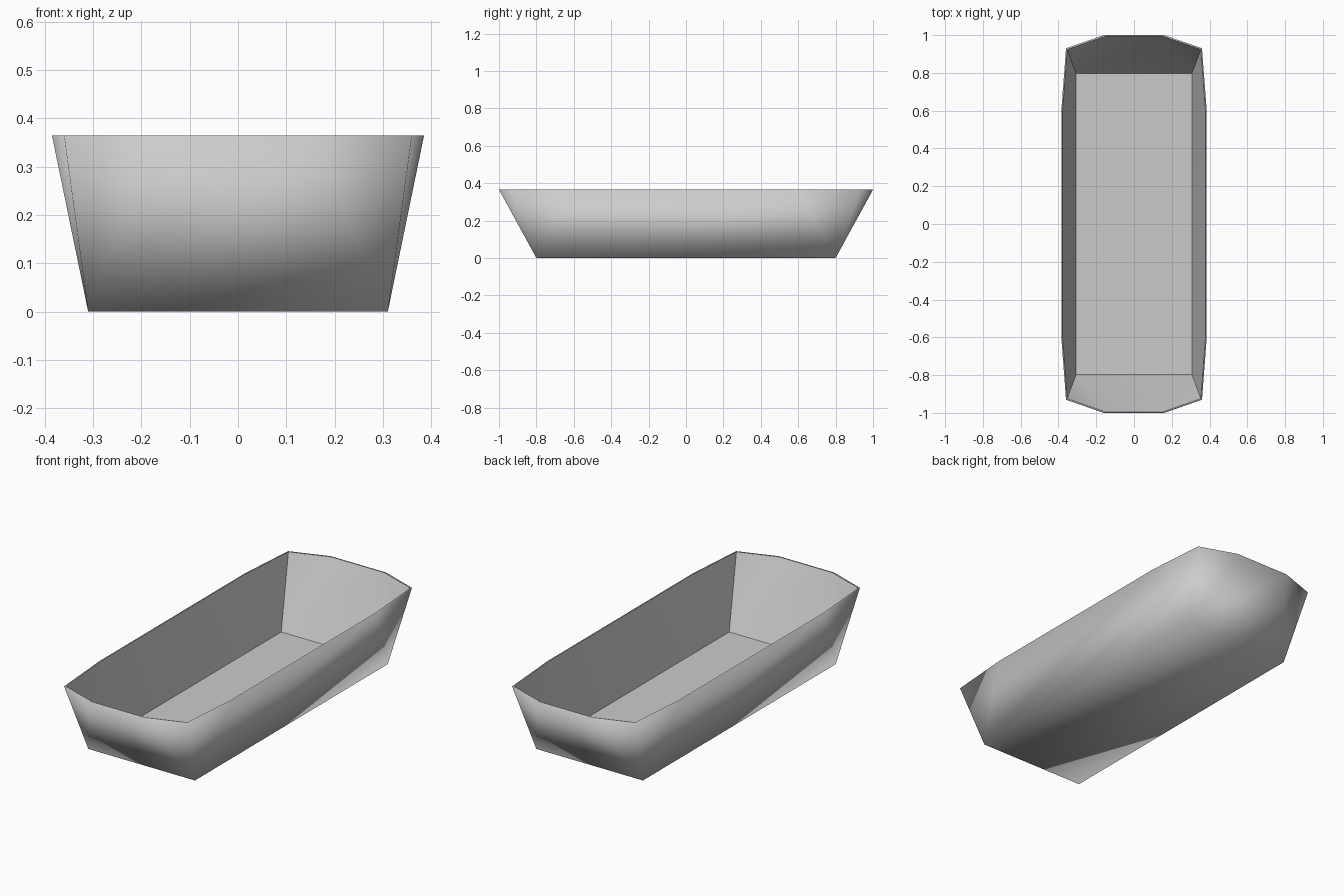
import bpy, bmesh

if "Cube" in bpy.data.objects:
    bpy.data.objects.remove(bpy.data.objects["Cube"])

T = 0.006  # wall thickness


def mirror_ring(quarter):
    """Expand +x +y quarter points into a full counter-clockwise ring."""
    q = list(quarter)
    return (q + [(-x, y) for x, y in reversed(q)]
            + [(-x, -y) for x, y in q] + [(x, -y) for x, y in reversed(q)])


def make_ring(bm, pts, z):
    return [bm.verts.new((x, y, z)) for x, y in pts]


def shell(bm, base, rim, flip):
    """Floor plus flared walls; each wall fans from two base corners to four rim points."""
    faces = [base[::-1]]
    for i in range(4):
        a, b = base[i], base[(i + 1) % 4]
        r = [rim[(3 * i + 1 + k) % 12] for k in range(4)]
        faces += [(a, r[1], r[0]), (a, b, r[2], r[1]), (b, r[3], r[2])]
    return [bm.faces.new(f[::-1] if flip else f) for f in faces]


bm = bmesh.new()

# Outer shell
rim_q = [(0.385, 0.6), (0.36, 0.93), (0.16, 1.0)]
outer_rim = make_ring(bm, mirror_ring(rim_q), 0.365)
outer_base = make_ring(bm, mirror_ring([(0.31, 0.8)]), 0)
shell(bm, outer_base, outer_rim, False)

# Inner shell
inner_rim = make_ring(bm, mirror_ring([(x - T, y - T) for x, y in rim_q]), 0.365)
inner_base = make_ring(bm, mirror_ring([(0.306, 0.796)]), T)
inner_faces = shell(bm, inner_base, inner_rim, True)

# Thin rim joining the shells
for i in range(12):
    j = (i + 1) % 12
    bm.faces.new((outer_rim[i], outer_rim[j], inner_rim[j], inner_rim[i]))

# Smooth outside, crisp inside corners
for f in bm.faces:
    f.smooth = True
for i in range(4):
    a, b = inner_base[i], inner_base[(i + 1) % 4]
    bm.edges.get((a, b)).smooth = False
    bm.edges.get((a, inner_rim[3 * i + 1])).smooth = False
for i in range(12):
    bm.edges.get((inner_rim[i], inner_rim[(i + 1) % 12])).smooth = False

bm.normal_update()
mesh = bpy.data.meshes.new("tray")
bm.to_mesh(mesh)
bm.free()
tray = bpy.data.objects.new("tray", mesh)
bpy.context.collection.objects.link(tray)
